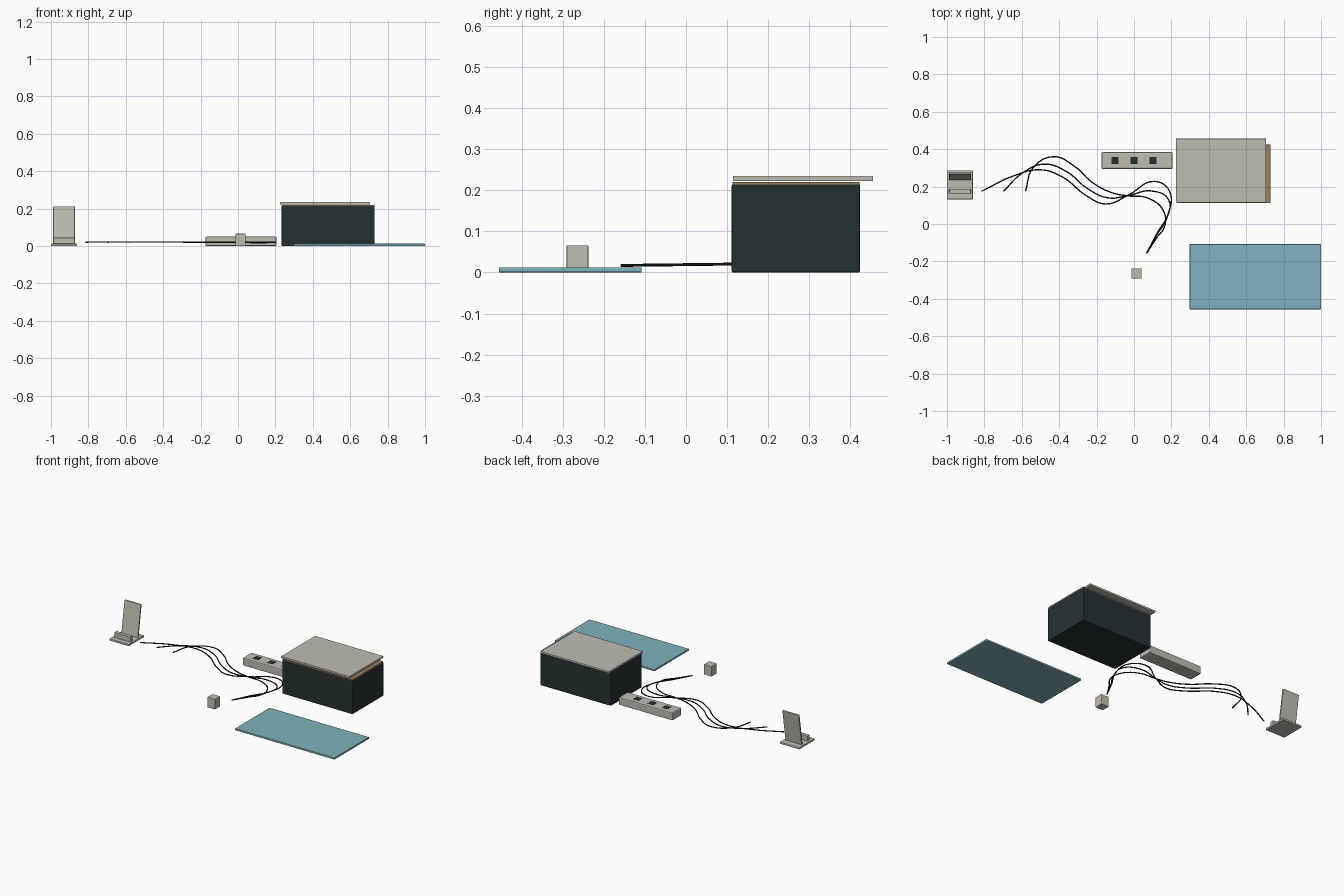
import bpy, bmesh, math
from mathutils import Vector

if "Cube" in bpy.data.objects:
    bpy.data.objects.remove(bpy.data.objects["Cube"])


def mat(name, r, g, b):
    m = bpy.data.materials.new(name)
    m.diffuse_color = (r, g, b, 1)
    m.use_nodes = True
    m.node_tree.nodes["Principled BSDF"].inputs["Base Color"].default_value = m.diffuse_color
    return m


GREY = mat("warm_grey", 0.52, 0.51, 0.45)
DARK = mat("dark_slate", 0.018, 0.03, 0.031)
TEAL = mat("soft_teal", 0.215, 0.435, 0.51)
WOOD = mat("light_wood", 0.32, 0.21, 0.11)
BLACK = mat("cable_black", 0.006, 0.007, 0.008)


def box(name, x, y, z, material, bevel=0.003, lean=0.0):
    """Box from (min, max) pairs; lean shifts its top along y."""
    bm = bmesh.new()
    bmesh.ops.create_cube(bm, size=1)
    size = Vector((x[1] - x[0], y[1] - y[0], z[1] - z[0]))
    mid = Vector((sum(x) / 2, sum(y) / 2, sum(z) / 2))
    for v in bm.verts:
        top = v.co.z > 0
        v.co = Vector([c * s for c, s in zip(v.co, size)])
        v.co.y += lean if top else 0
    me = bpy.data.meshes.new(name)
    bm.to_mesh(me)
    bm.free()
    me.materials.append(material)
    ob = bpy.data.objects.new(name, me)
    ob.location = mid
    bpy.context.collection.objects.link(ob)
    if bevel:
        b = ob.modifiers.new("soft_edges", 'BEVEL')
        b.width = bevel
        b.segments = 2
    return ob


# Storage box with wooden rim and loose lid
box("storage_box", (0.233, 0.73), (0.111, 0.424), (0, 0.215), DARK, 0.004)
box("box_rim", (0.235, 0.729), (0.113, 0.422), (0.213, 0.2205), WOOD, 0.001)
box("box_lid", (0.224, 0.706), (0.114, 0.456), (0.2225, 0.235), GREY, 0.002)

# Desk mat
box("desk_mat", (0.298, 1.0), (-0.456, -0.108), (0, 0.0125), TEAL, 0.003)

# Plug adapter
box("plug_adapter", (-0.013, 0.041), (-0.291, -0.238), (0, 0.066), GREY, 0.003)

# Power strip with three sockets
box("power_strip", (-0.174, 0.206), (0.295, 0.384), (0, 0.05), GREY, 0.006)
for i, cx in enumerate((-0.102, 0.0, 0.102)):
    box(f"socket_{i + 1}", (cx - 0.019, cx + 0.019), (0.321, 0.359),
        (0.047, 0.0515), DARK, 0)

# Phone stand: base, leaning back plate, front lip
box("stand_base", (-1.0, -0.862), (0.132, 0.286), (0, 0.013), GREY, 0.003)
box("stand_back", (-0.988, -0.872), (0.235, 0.246), (0.01, 0.212), GREY, 0.003, lean=0.031)
box("stand_lip", (-0.988, -0.872), (0.163, 0.187), (0.01, 0.045), GREY, 0.003)

# Three cables lying on the floor
paths = [
    [(-0.814, 0.175), (-0.65, 0.255), (-0.50, 0.29), (-0.38, 0.25), (-0.26, 0.155), (-0.15, 0.107),
     (-0.03, 0.155), (0.11, 0.228), (0.19, 0.175), (0.185, 0.06), (0.12, -0.055), (0.067, -0.158)],
    [(-0.697, 0.175), (-0.60, 0.27), (-0.48, 0.32), (-0.36, 0.28), (-0.25, 0.19), (-0.14, 0.14),
     (-0.03, 0.152), (0.09, 0.177), (0.185, 0.13), (0.175, 0.03), (0.12, -0.06), (0.067, -0.158)],
    [(-0.58, 0.175), (-0.54, 0.30), (-0.43, 0.36), (-0.32, 0.31), (-0.22, 0.22), (-0.12, 0.168),
     (-0.03, 0.15), (0.07, 0.14), (0.155, 0.075), (0.165, -0.01), (0.12, -0.075), (0.067, -0.158)],
]
for n, path in enumerate(paths):
    cu = bpy.data.curves.new(f"cable_{n + 1}", 'CURVE')
    cu.dimensions = '3D'
    cu.bevel_depth = 0.0035
    cu.bevel_resolution = 2
    cu.use_fill_caps = True
    cu.resolution_u = 6
    sp = cu.splines.new('BEZIER')
    sp.bezier_points.add(len(path) - 1)
    for p, (x, y) in zip(sp.bezier_points, path):
        p.co = (x, y, 0.017 + 0.005 * min(1, max(0, (y + 0.16) / 0.4)))
        p.handle_left_type = p.handle_right_type = 'AUTO'
    cu.materials.append(BLACK)
    bpy.context.collection.objects.link(bpy.data.objects.new(f"cable_{n + 1}", cu))
